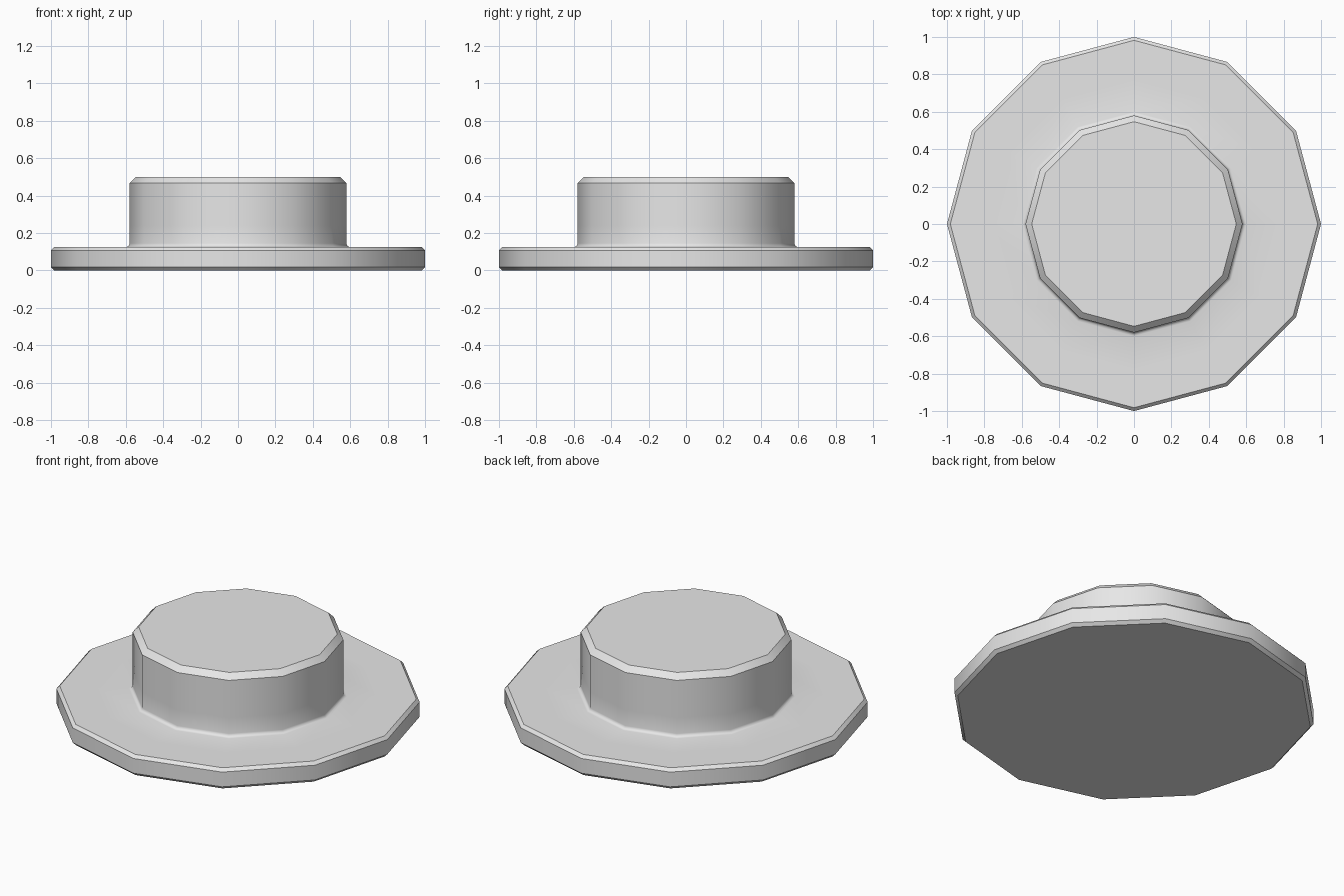
import bpy, bmesh, math

SIDES = 12

cube = bpy.data.objects.get("Cube")
if cube:
    bpy.data.objects.remove(cube, do_unlink=True)

# Single light grey material
grey = bpy.data.materials.new("light_grey")
grey.use_nodes = True
grey.diffuse_color = (0.8, 0.8, 0.8, 1)
grey.node_tree.nodes["Principled BSDF"].inputs["Base Color"].default_value = (0.8, 0.8, 0.8, 1)


def lathe(name, profile):
    """Revolve (radius, z) points into a closed, capped solid."""
    bm = bmesh.new()
    rings = []
    for r, z in profile:
        angles = [2 * math.pi * i / SIDES for i in range(SIDES)]
        rings.append([bm.verts.new((r * math.cos(a), r * math.sin(a), z)) for a in angles])
    for low, high in zip(rings, rings[1:]):
        for i in range(SIDES):
            j = (i + 1) % SIDES
            bm.faces.new((low[i], low[j], high[j], high[i]))
    bm.faces.new(rings[0][::-1])
    bm.faces.new(rings[-1])
    mesh = bpy.data.meshes.new(name)
    bm.to_mesh(mesh)
    bm.free()
    mesh.materials.append(grey)
    obj = bpy.data.objects.new(name, mesh)
    bpy.context.collection.objects.link(obj)
    return obj


# Chamfered flange, filleted root, then the chamfered boss
flange = [(0.982, 0), (1, 0.018), (1, 0.107), (0.982, 0.125), (0.78, 0.125)]
fillet = [(0.60 - 0.02 * math.sin(t), 0.145 - 0.02 * math.cos(t))
          for t in (0, math.pi / 6, math.pi / 3, math.pi / 2)]
boss = [(0.58, 0.24), (0.58, 0.467), (0.547, 0.5)]
cap = lathe("flanged_cap", flange + fillet + boss)

# Smooth around the sides, sharp at the chamfers
bpy.ops.object.select_all(action='DESELECT')
cap.select_set(True)
bpy.context.view_layer.objects.active = cap
bpy.ops.object.shade_smooth_by_angle(angle=math.radians(38))
